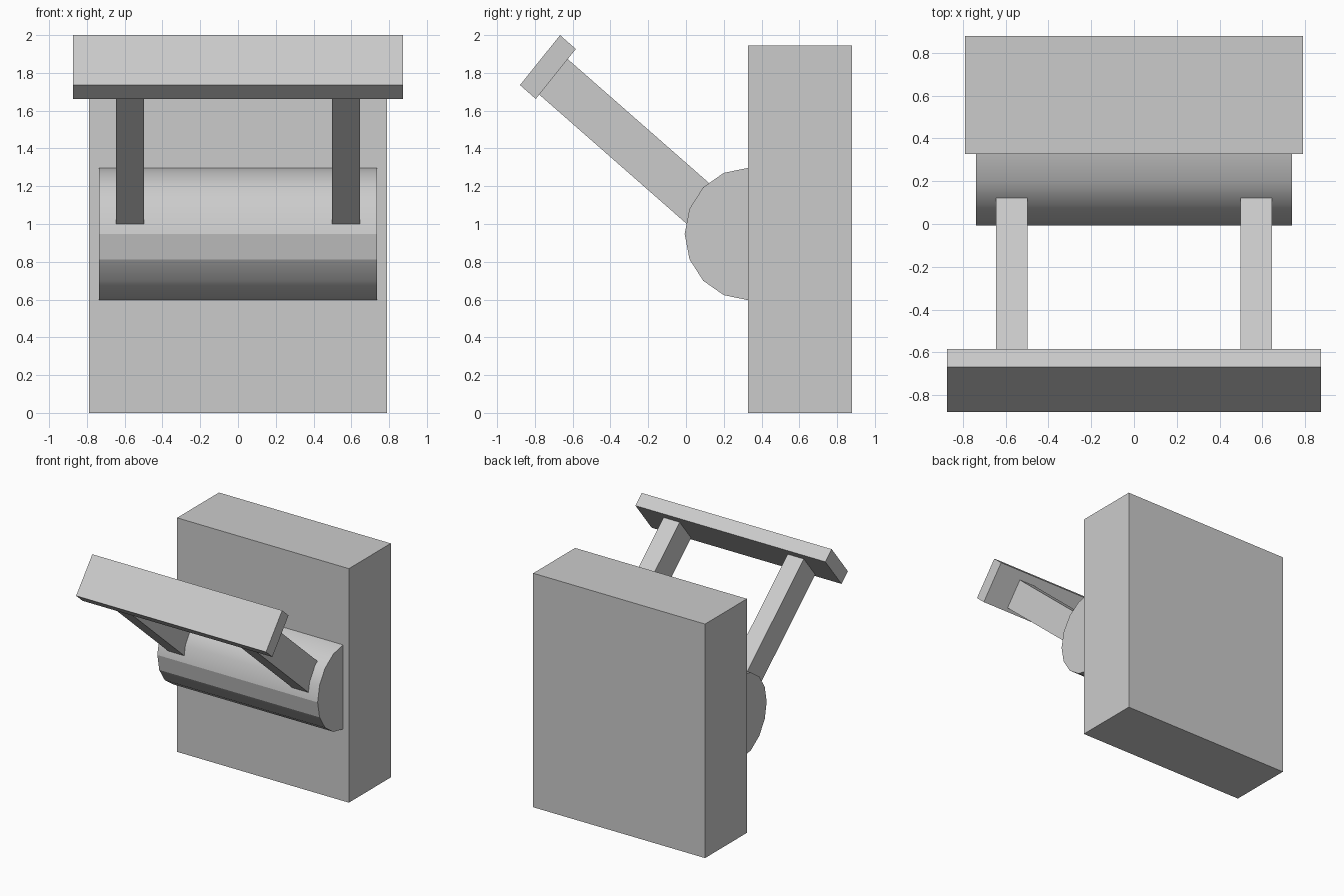
import bpy
import bmesh
from math import radians, sin, cos, pi
from mathutils import Matrix, Vector

cube = bpy.data.objects.get("Cube")
if cube:
    bpy.data.objects.remove(cube, do_unlink=True)

grey = bpy.data.materials.new("plain grey")
grey.use_nodes = True
colour = (0.6, 0.6, 0.6, 1)
grey.diffuse_color = colour
grey.node_tree.nodes["Principled BSDF"].inputs["Base Color"].default_value = colour

DEPTH = 0.957                      # the whole model is slightly squashed in depth
SQUASH = Matrix.Diagonal((1, DEPTH, 1, 1))
TILT = Matrix.Rotation(radians(-40), 4, "X")


def finish(name, bm):
    bmesh.ops.recalc_face_normals(bm, faces=bm.faces)
    mesh = bpy.data.meshes.new(name)
    bm.to_mesh(mesh)
    bm.free()
    mesh.materials.append(grey)
    obj = bpy.data.objects.new(name, mesh)
    bpy.context.collection.objects.link(obj)
    return obj


def box(name, centre, size, turn=Matrix()):
    bm = bmesh.new()
    matrix = Matrix.Translation(centre) @ turn @ Matrix.Diagonal((*size, 1))
    bmesh.ops.create_cube(bm, size=1, matrix=matrix)
    return finish(name, bm)


# Upright slab at the back
box("back_block", (0, 0.603, 0.9725), (1.58, 0.55, 1.945))

# Half-round bar across the front of the slab
HALF, AXIS_Y, AXIS_Z, RADIUS = 0.737, 0.328, 0.947, 0.35
bm = bmesh.new()
profile = []
for i in range(9):
    a = pi * i / 8
    profile.append(bm.verts.new((-HALF, AXIS_Y - RADIUS * DEPTH * sin(a),
                                 AXIS_Z + RADIUS * cos(a))))
end = bm.faces.new(profile)
copy = bmesh.ops.extrude_face_region(bm, geom=[end], use_keep_orig=True)
bmesh.ops.translate(bm, vec=(2 * HALF, 0, 0),
                    verts=[g for g in copy["geom"] if isinstance(g, bmesh.types.BMVert)])
# Smooth the curved faces, keeping the ends and the front facet crisp
bm.normal_update()
for f in bm.faces:
    f.smooth = len(f.verts) == 4
for e in bm.edges:
    z = (e.verts[0].co.z + e.verts[1].co.z) / 2
    along = abs(e.verts[0].co.x - e.verts[1].co.x) > HALF
    e.smooth = along and not (0.79 < z < 0.96) and 0.6 < z < 1.29
finish("half_round_bar", bm)

# Tilted board and the two arms that carry it
LEAN = SQUASH @ TILT
board = Vector((0, -0.731, 1.831))
THICK, ARM = 0.114, 1.22
box("tilted_board", board, (1.746, THICK, 0.345), LEAN)
reach = LEAN @ Vector((0, (THICK + ARM) / 2, -0.02))
for name, side in (("left_arm", 1), ("right_arm", -1)):
    box(name, board + reach + Vector((side * 0.571, 0, 0)), (0.148, ARM, 0.245), LEAN)
